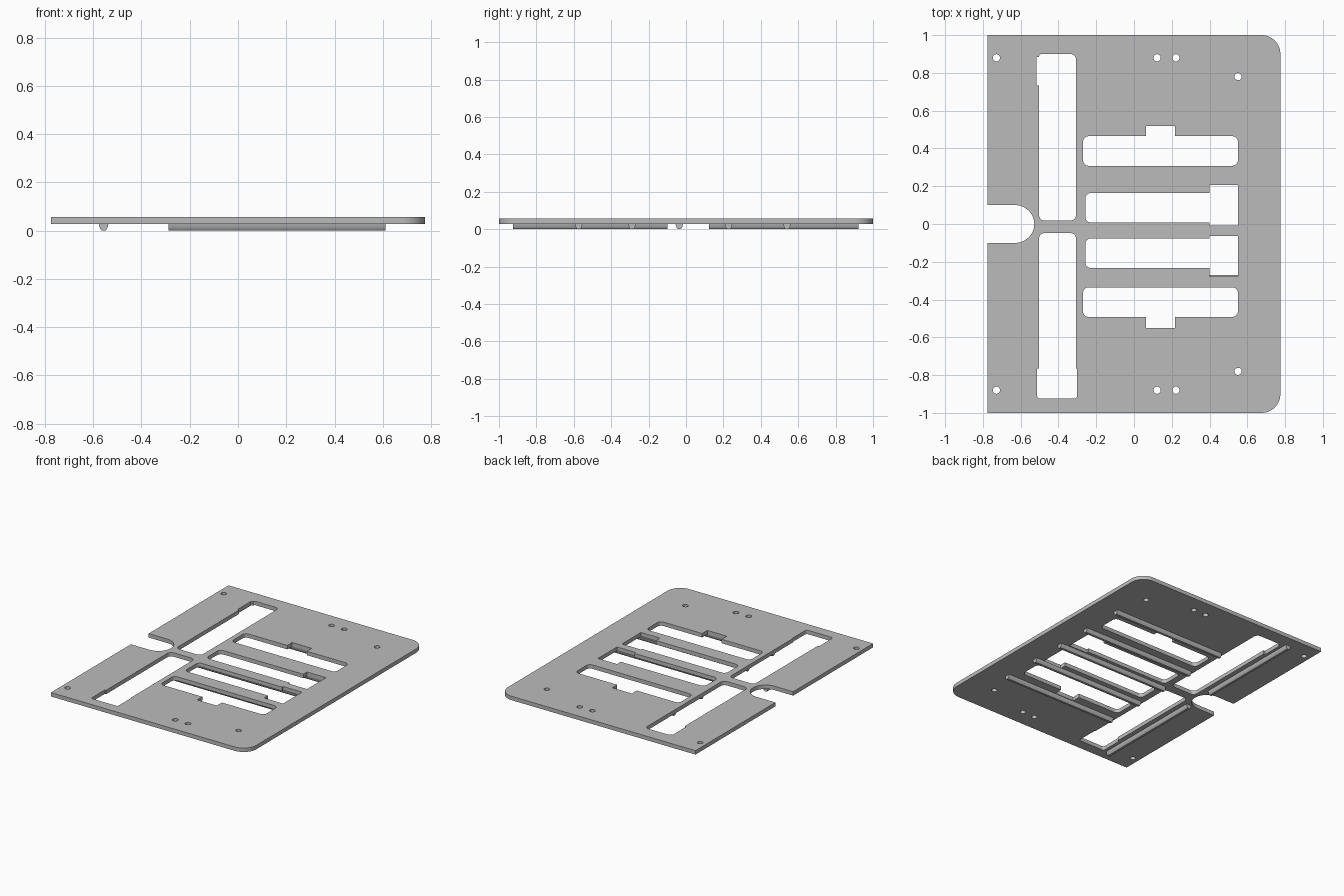
import bpy, bmesh
from math import pi, cos, sin, radians
from mathutils import Vector

cube = bpy.data.objects.get("Cube")
if cube:
    bpy.data.objects.remove(cube, do_unlink=True)

grey = bpy.data.materials.new("plain grey")
grey.use_nodes = True
grey.diffuse_color = (0.5, 0.5, 0.5, 1)
grey.node_tree.nodes["Principled BSDF"].inputs["Base Color"].default_value = (0.5, 0.5, 0.5, 1)

BOTTOM, TOP = 0.028, 0.056


def rounded(corners, steps=8):
    """Outline from (x, y, radius) corners with square turns."""
    pts = []
    n = len(corners)
    for i, (x, y, r) in enumerate(corners):
        p = Vector((x, y))
        if r == 0:
            pts.append(p)
            continue
        a = (Vector(corners[i - 1][:2]) - p).normalized() * r
        b = (Vector(corners[(i + 1) % n][:2]) - p).normalized() * r
        for k in range(steps + 1):
            t = k / steps * pi / 2
            pts.append(p + a * (1 - sin(t)) + b * (1 - cos(t)))
    return pts


def circle(x, y, r, n=24):
    return [Vector((x + r * cos(2 * pi * k / n), y + r * sin(2 * pi * k / n))) for k in range(n)]


def finish(obj):
    bpy.ops.object.select_all(action='DESELECT')
    bpy.context.view_layer.objects.active = obj
    obj.select_set(True)
    bpy.ops.object.shade_smooth_by_angle(angle=radians(30))


def plate(name, loops):
    """Flat plate: first loop is the rim, the others are openings."""
    curve = bpy.data.curves.new(name, 'CURVE')
    curve.dimensions = '2D'
    curve.fill_mode = 'BOTH'
    curve.extrude = (TOP - BOTTOM) / 2
    for loop in loops:
        s = curve.splines.new('POLY')
        s.points.add(len(loop) - 1)
        for pt, p in zip(s.points, loop):
            pt.co = (p.x, p.y, 0, 1)
        s.use_cyclic_u = True
    temp = bpy.data.objects.new(name + " outline", curve)
    bpy.context.collection.objects.link(temp)
    bpy.context.view_layer.update()
    mesh = bpy.data.meshes.new_from_object(temp.evaluated_get(bpy.context.evaluated_depsgraph_get()))
    bpy.data.objects.remove(temp, do_unlink=True)
    bm = bmesh.new()
    bm.from_mesh(mesh)
    bmesh.ops.remove_doubles(bm, verts=bm.verts, dist=0.00001)
    bmesh.ops.translate(bm, verts=bm.verts, vec=(0, 0, (TOP + BOTTOM) / 2))
    bmesh.ops.recalc_face_normals(bm, faces=bm.faces)
    bm.to_mesh(mesh)
    bm.free()
    mesh.materials.clear()
    mesh.materials.append(grey)
    obj = bpy.data.objects.new(name, mesh)
    bpy.context.collection.objects.link(obj)
    finish(obj)


def rib(name, start, end):
    """Stiffening bar under the plate with a rounded, tapering section."""
    half = [(0.020, BOTTOM), (0.018, 0.018), (0.014, 0.007), (0.008, 0.0)]
    section = half + [(-w, z) for w, z in reversed(half)]
    a, b = Vector(start), Vector(end)
    d = (b - a).normalized()
    side = Vector((-d.y, d.x))
    bm = bmesh.new()
    rings = [[bm.verts.new((*(p + side * w), z)) for w, z in section] for p in (a, b)]
    n = len(section)
    for i in range(n):
        j = (i + 1) % n
        bm.faces.new((rings[0][i], rings[0][j], rings[1][j], rings[1][i]))
    for ring in rings:
        bm.faces.new(ring)
    bmesh.ops.recalc_face_normals(bm, faces=bm.faces)
    mesh = bpy.data.meshes.new(name)
    bm.to_mesh(mesh)
    bm.free()
    mesh.materials.append(grey)
    obj = bpy.data.objects.new(name, mesh)
    bpy.context.collection.objects.link(obj)
    finish(obj)


# Rim with two round corners and a U-shaped notch
W, R = 0.775, 0.1
rim = rounded([(-W, -1, 0), (W, -1, R), (W, 1, R), (-W, 1, 0),
               (-W, R, 0), (-0.528, R, R), (-0.528, -R, R), (-W, -R, 0)], 12)

# Long slots beside the notch
r = 0.03
L, E = -0.503, -0.307
back_slot = rounded([(L, 0.018, r), (E, 0.018, r), (E, 0.9, r), (L, 0.9, 0.014),
                     (L, 0.885, 0), (-0.516, 0.885, 0), (-0.516, 0.732, 0), (L, 0.732, 0)])
front_slot = rounded([(L, -0.048, r), (L, -0.766, 0), (-0.513, -0.766, 0), (-0.513, -0.924, 0.015),
                      (-0.302, -0.924, 0.015), (-0.302, -0.766, 0), (E, -0.766, 0), (E, -0.048, r)])


# Cross slots: outer pair with a middle tab, inner pair with a wide end
def outer_slot(inner, outer, tab):
    x0, x1, t0, t1 = -0.27, 0.55, 0.063, 0.217
    return rounded([(x0, inner, r), (x1, inner, r), (x1, outer, r), (t1, outer, 0),
                    (t1, tab, 0), (t0, tab, 0), (t0, outer, 0), (x0, outer, r)])


def inner_slot(low, high, end_low, end_high):
    x0, step, x1 = -0.258, 0.4, 0.55
    return rounded([(x0, low, r), (step, low, 0), (step, end_low, 0), (x1, end_low, 0),
                    (x1, end_high, 0), (step, end_high, 0), (step, high, 0), (x0, high, r)])


slots = [back_slot, front_slot,
         outer_slot(0.308, 0.465, 0.52), outer_slot(-0.335, -0.492, -0.55),
         inner_slot(0.008, 0.164, -0.008, 0.206), inner_slot(-0.233, -0.076, -0.279, -0.064)]

# Screw holes, mirrored front to back
holes = [circle(x, s * y, 0.019) for s in (1, -1)
         for x, y in ((-0.728, 0.88), (0.122, 0.88), (0.222, 0.88), (0.551, 0.78))]

plate("base plate", [rim] + slots + holes)

# Ribs on the underside
for i, y in enumerate((-0.574, -0.289, -0.036, 0.228, 0.54)):
    rib(f"cross rib {i + 1}", (-0.287, y), (0.612, y))
rib("front long rib", (-0.557, -0.925), (-0.557, -0.1))
rib("back long rib", (-0.557, 0.122), (-0.557, 0.922))
